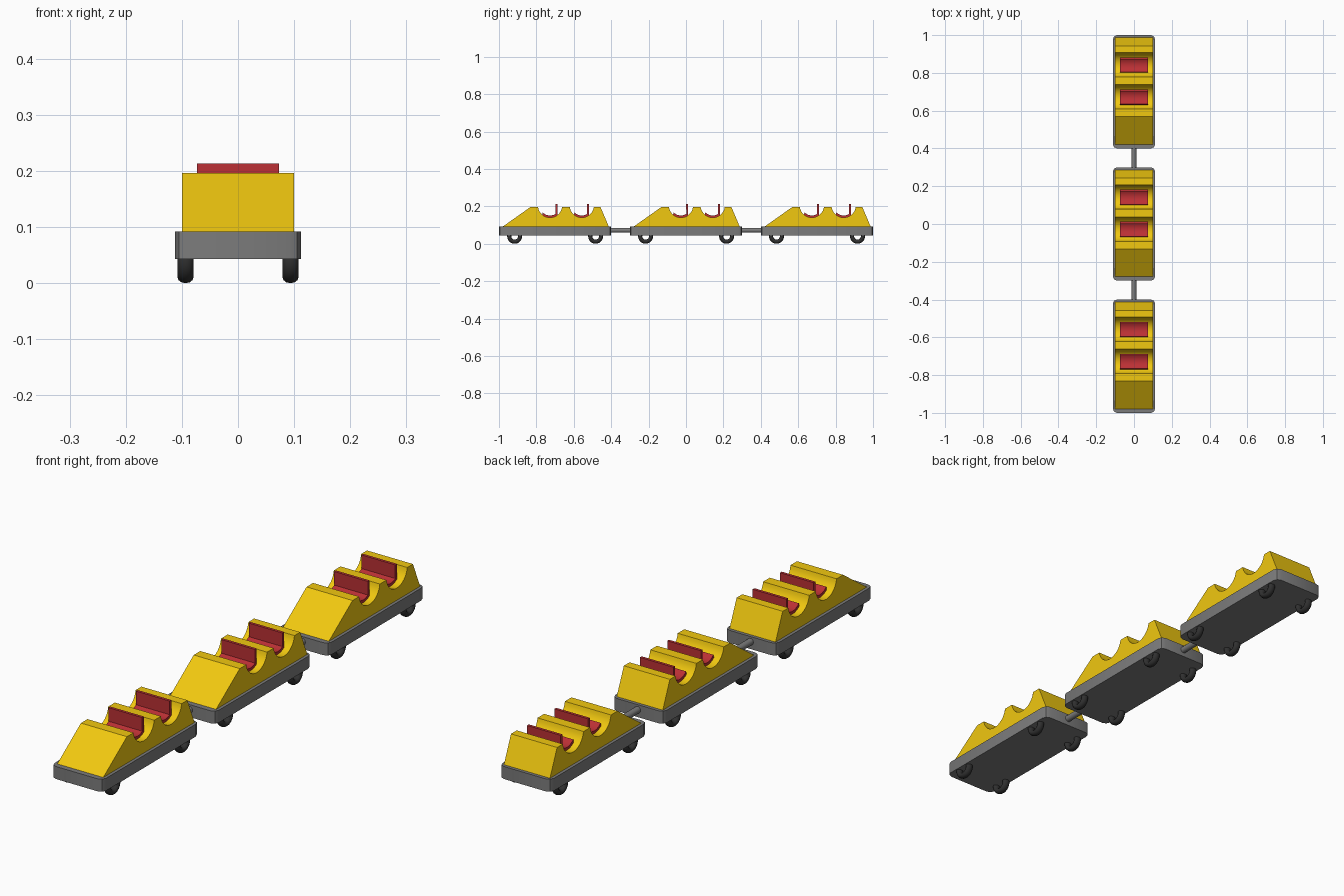
import bpy, bmesh, math

if "Cube" in bpy.data.objects:
    bpy.data.objects.remove(bpy.data.objects["Cube"])

def material(name, rgb):
    m = bpy.data.materials.new(name)
    m.diffuse_color = (*rgb, 1)
    m.use_nodes = True
    m.node_tree.nodes["Principled BSDF"].inputs["Base Color"].default_value = m.diffuse_color
    return m

YELLOW = material("yellow", (0.88, 0.58, 0.005))
RED = material("red", (0.5, 0.03, 0.035))
BLACK = material("black", (0.03, 0.03, 0.03))
GREY = material("grey", (0.2, 0.2, 0.2))

def finish(bm, name, mat, angle=35):
    bmesh.ops.recalc_face_normals(bm, faces=bm.faces)
    me = bpy.data.meshes.new(name)
    bm.to_mesh(me)
    bm.free()
    ob = bpy.data.objects.new(name, me)
    bpy.context.collection.objects.link(ob)
    me.materials.append(mat)
    bpy.ops.object.select_all(action='DESELECT')
    ob.select_set(True)
    bpy.context.view_layer.objects.active = ob
    bpy.ops.object.shade_smooth_by_angle(angle=math.radians(angle))
    return ob

def extrude_x(name, profile, half, mat):
    """Side profile (y, z) extruded symmetrically across x."""
    bm = bmesh.new()
    f = bm.faces.new([bm.verts.new((-half, y, z)) for y, z in profile])
    r = bmesh.ops.extrude_face_region(bm, geom=[f])
    bmesh.ops.translate(bm, vec=(2 * half, 0, 0),
                        verts=[v for v in r["geom"] if isinstance(v, bmesh.types.BMVert)])
    return finish(bm, name, mat)

R, CZ, TOP = 0.065, 0.205, 0.196          # seat hollow radius, centre height, body top
HOLLOWS = (-0.027, 0.143)

def arc(cy, r, a0, a1, n):
    return [(cy + r * math.cos(math.radians(a0 + (a1 - a0) * i / n)),
             CZ + r * math.sin(math.radians(a0 + (a1 - a0) * i / n))) for i in range(n + 1)]

def chassis(cy):
    bm = bmesh.new()
    bmesh.ops.create_cube(bm, size=1)
    bmesh.ops.scale(bm, vec=(0.224, 0.6, 0.049), verts=bm.verts)
    bmesh.ops.translate(bm, vec=(0, cy, 0.0675), verts=bm.verts)
    upright = [e for e in bm.edges if abs(e.verts[0].co.z - e.verts[1].co.z) > 0.01]
    bmesh.ops.bevel(bm, geom=upright, offset=0.022, segments=2, profile=0.5, affect='EDGES')
    finish(bm, "chassis", GREY)

def wheel(x, y):
    bm = bmesh.new()
    n, k = 32, 12
    rings = []
    for i in range(n):
        a = 2 * math.pi * i / n
        ring = []
        for j in range(k):
            b = 2 * math.pi * j / k
            r = 0.029 + 0.011 * math.cos(b)
            ring.append(bm.verts.new((x + 0.0145 * math.sin(b),
                                      y + r * math.cos(a), 0.04 + r * math.sin(a))))
        rings.append(ring)
    for i in range(n):
        p, q = rings[i], rings[(i + 1) % n]
        for j in range(k):
            bm.faces.new((p[j], p[(j + 1) % k], q[(j + 1) % k], q[j]))
    finish(bm, "wheel", BLACK, 60)

for cy in (-0.7, 0, 0.7):
    chassis(cy)

    # Body: sloped nose, two round hollows, sloped tail
    dip = math.degrees(math.asin((TOP - CZ) / R))
    body = [(-0.282, 0.09), (-0.132, TOP)]
    for h in HOLLOWS:
        body += arc(h, R, -180 - dip, dip, 16)
    body += [(0.243, TOP), (0.288, 0.09)]
    extrude_x("body", [(cy + y, z) for y, z in body], 0.1, YELLOW)

    # Seats: curved cushion with a thin upright back
    for h in HOLLOWS:
        c = cy + h
        seat = arc(c, R + 0.001, -130, -54, 10)
        seat += [(c + 0.039, 0.213), (c + 0.028, 0.213)]
        seat += arc(c, R - 0.011, -58, -136, 10)
        extrude_x("seat", seat, 0.073, RED)

    for x in (-0.0935, 0.0935):
        for y in (-0.216, 0.217):
            wheel(x, cy + y)

# Coupling bars between the cars
for y in (-0.35, 0.35):
    bm = bmesh.new()
    bmesh.ops.create_cone(bm, cap_ends=True, segments=20, radius1=0.013, radius2=0.013, depth=0.12)
    for v in bm.verts:
        x, yy, z = v.co
        v.co = (x, y + z, 0.072 + yy)
    finish(bm, "coupling_bar", GREY)
